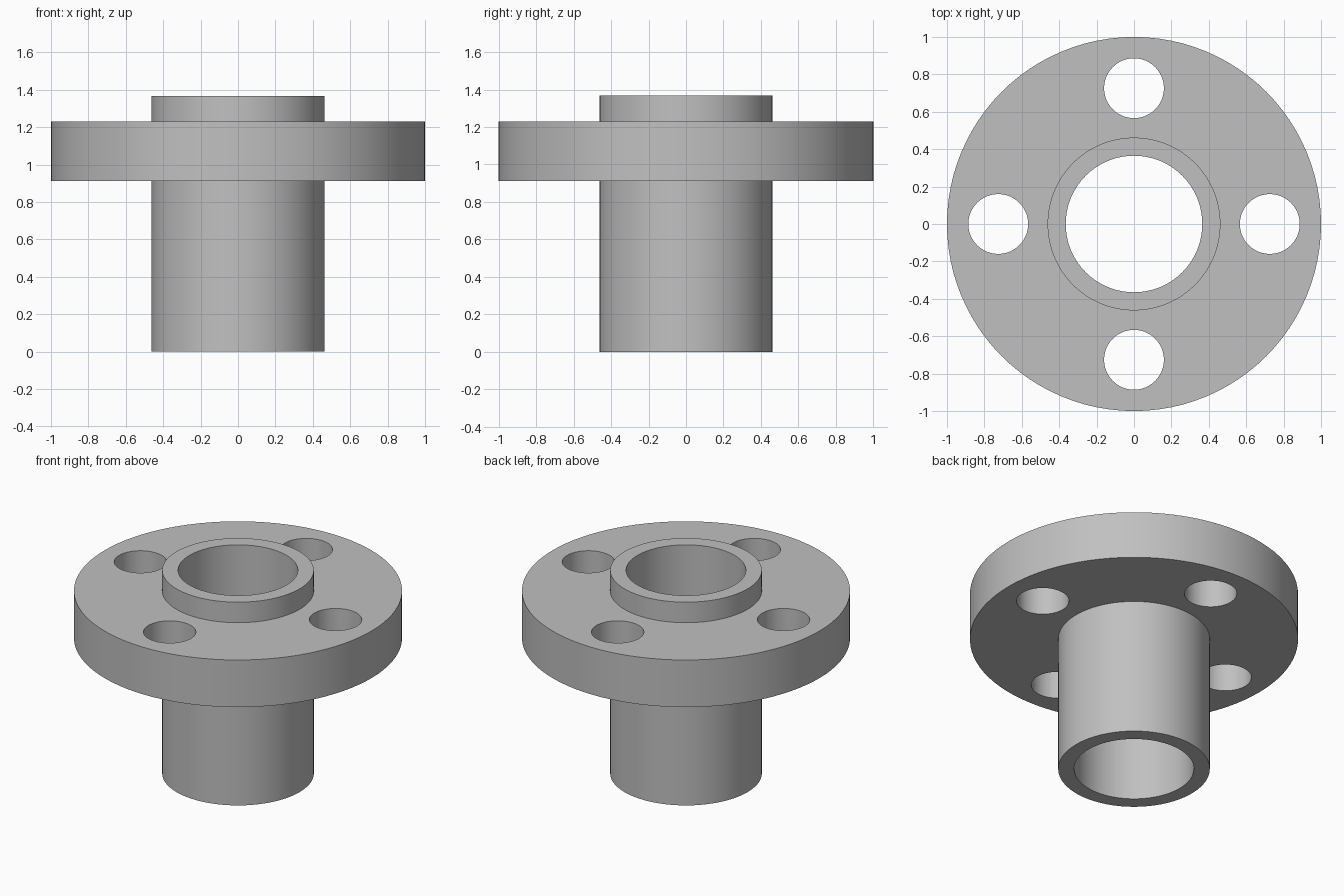
import bpy
import bmesh
from math import cos, sin, pi, radians
from mathutils import Matrix, Vector

cube = bpy.data.objects.get("Cube")
if cube:
    bpy.data.objects.remove(cube, do_unlink=True)

# Dimensions
SEGMENTS = 96
BORE, TUBE, FLANGE = 0.365, 0.462, 1.0
FLANGE_BOTTOM, FLANGE_TOP, TOP = 0.912, 1.229, 1.367
HOLE_RADIUS, HOLE_CIRCLE, HOLE_COUNT = 0.16, 0.726, 4

# Plain metal grey
grey = bpy.data.materials.new("metal_grey")
grey.use_nodes = True
colour = (0.53, 0.53, 0.53, 1)
grey.diffuse_color = colour
grey.node_tree.nodes["Principled BSDF"].inputs["Base Color"].default_value = colour


def make_object(name, bm):
    mesh = bpy.data.meshes.new(name)
    bm.to_mesh(mesh)
    bm.free()
    mesh.materials.append(grey)
    obj = bpy.data.objects.new(name, mesh)
    bpy.context.collection.objects.link(obj)
    return obj


# Flanged sleeve: one closed profile revolved about z
profile = [(BORE, 0), (TUBE, 0), (TUBE, FLANGE_BOTTOM), (FLANGE, FLANGE_BOTTOM),
           (FLANGE, FLANGE_TOP), (TUBE, FLANGE_TOP), (TUBE, TOP), (BORE, TOP)]
bm = bmesh.new()
rings = []
for r, z in profile:
    angles = [2 * pi * i / SEGMENTS for i in range(SEGMENTS)]
    rings.append([bm.verts.new((r * cos(a), r * sin(a), z)) for a in angles])
for k, low in enumerate(rings):
    high = rings[(k + 1) % len(rings)]
    for i in range(SEGMENTS):
        j = (i + 1) % SEGMENTS
        bm.faces.new((low[i], low[j], high[j], high[i]))
bmesh.ops.recalc_face_normals(bm, faces=bm.faces)
sleeve = make_object("flanged_sleeve", bm)

# Bolt holes: a ring of cylinders cut through the flange
bm = bmesh.new()
for i in range(HOLE_COUNT):
    a = 2 * pi * i / HOLE_COUNT
    centre = Vector((HOLE_CIRCLE * cos(a), HOLE_CIRCLE * sin(a),
                     (FLANGE_BOTTOM + FLANGE_TOP) / 2))
    bmesh.ops.create_cone(bm, cap_ends=True, segments=48, radius1=HOLE_RADIUS,
                          radius2=HOLE_RADIUS, depth=0.6,
                          matrix=Matrix.Translation(centre))
cutter = make_object("bolt_hole_cutter", bm)

cut = sleeve.modifiers.new("bolt_holes", "BOOLEAN")
cut.operation = "DIFFERENCE"
cut.solver = "EXACT"
cut.object = cutter
bpy.context.view_layer.objects.active = sleeve
sleeve.select_set(True)
cutter.select_set(False)
bpy.ops.object.modifier_apply(modifier=cut.name)
bpy.data.objects.remove(cutter, do_unlink=True)

# Smooth round walls, crisp rims
bpy.ops.object.shade_smooth_by_angle(angle=radians(30))
